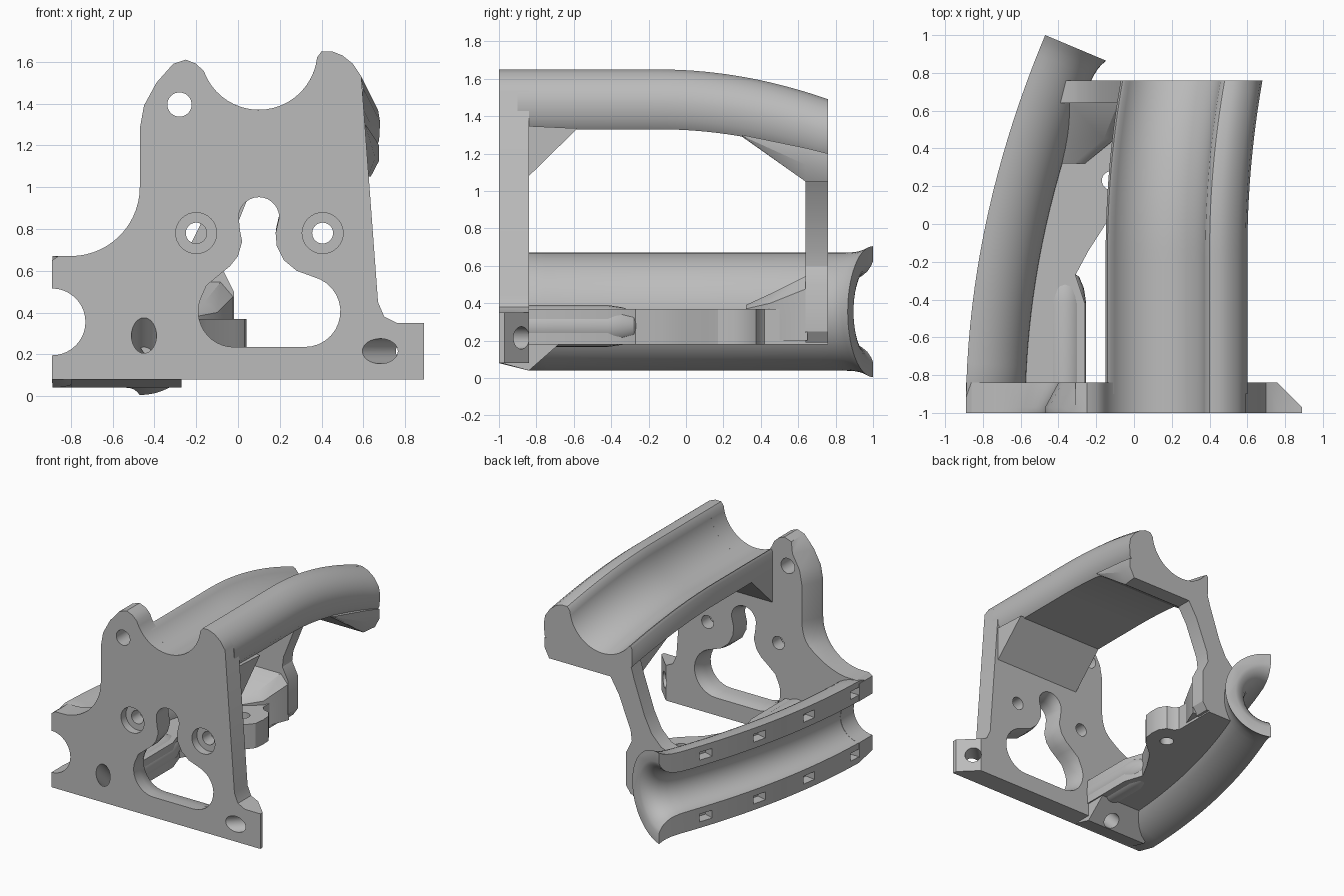
import bpy, bmesh
from math import sin, cos, atan, radians, pi
from mathutils import Vector

if "Cube" in bpy.data.objects:
    bpy.data.objects.remove(bpy.data.objects["Cube"])

grey = bpy.data.materials.new("light grey")
grey.use_nodes = True
grey.diffuse_color = (0.5, 0.5, 0.5, 1)
grey.node_tree.nodes["Principled BSDF"].inputs["Base Color"].default_value = (0.5, 0.5, 0.5, 1)


def loft(name, rings):
    """Solid through matching rings of points, capped at both ends."""
    bm = bmesh.new()
    rows = [[bm.verts.new(p) for p in ring] for ring in rings]
    n = len(rows[0])
    for a, b in zip(rows, rows[1:]):
        for i in range(n):
            j = (i + 1) % n
            bm.faces.new((a[i], a[j], b[j], b[i]))
    bm.faces.new(rows[0][::-1])
    bm.faces.new(rows[-1])
    bmesh.ops.recalc_face_normals(bm, faces=bm.faces)
    mesh = bpy.data.meshes.new(name)
    bm.to_mesh(mesh)
    bm.free()
    mesh.materials.append(grey)
    obj = bpy.data.objects.new(name, mesh)
    bpy.context.collection.objects.link(obj)
    return obj


def prism(name, points, axis, lo, hi):
    """Extrude a 2D outline along an axis (0, 1 or 2)."""
    def put(p, d):
        q = list(p)
        q.insert(axis, d)
        return q
    return loft(name, [[put(p, d) for p in points] for d in (lo, hi)])


def rod(name, start, end, r):
    start, end = Vector(start), Vector(end)
    turn = (end - start).to_track_quat('Z', 'Y')
    circle = [turn @ Vector((r * cos(i * pi / 16), r * sin(i * pi / 16), 0)) for i in range(32)]
    return loft(name, [[c + p for p in circle] for c in (start, end)])


def arc(cx, cz, r, a0, a1, n=20):
    steps = [radians(a0 + (a1 - a0) * i / n) for i in range(n + 1)]
    return [(cx + r * cos(a), cz + r * sin(a)) for a in steps]


def select(obj):
    bpy.ops.object.select_all(action='DESELECT')
    obj.select_set(True)
    bpy.context.view_layer.objects.active = obj


def cut(obj, cutters):
    select(obj)
    for c in cutters:
        c.hide_render = True
        mod = obj.modifiers.new("cut", 'BOOLEAN')
        mod.operation, mod.solver, mod.object = 'DIFFERENCE', 'EXACT', c
        bpy.ops.object.modifier_apply(modifier=mod.name)


def finish(obj):
    select(obj)
    bpy.ops.object.shade_smooth_by_angle(angle=radians(32))


# Shared shapes
shoulder = [(.59, 1.53), (.55, 1.59), (.5, 1.63), (.45, 1.65), (.4, 1.65)]
cradle = (.1, 1.65, .28)

# Front plate, with its back edges drawn in at the ear and foot
outline = arc(*cradle, -6, -160) + [(-.2, 1.59), (-.25, 1.61), (-.31, 1.59), (-.39, 1.5), (-.45, 1.39), (-.47, 1.28)]
outline += arc(-.8, 1, .33, 0, -90, 14) + [(-.86, .67), (-.89, .65)]
outline += arc(-.89, .355, .16, 90, -90)
outline += [(-.89, .08), (.89, .08), (.89, .35), (.76, .35), (.7, .38), (.67, .45)] + shoulder


def back_point(x, z):
    if x > .8:
        return x - .13, z
    if x < -.38 and z > .69:
        return x + .07 * min(1, (z - .69) / .15), z
    return x, z


front = [(x, -1, z) for x, z in outline]
middle = [(x, -.97, z) for x, z in outline]
back = [(p[0], -.84, p[1]) for p in (back_point(x, z) for x, z in outline)]
plate = loft("front_plate", [front, middle, back])

# Keyhole opening, flared toward the back
keyhole = arc(.1, .855, .097, 0, 180, 14) + [(.01, .79), (.02, .74), (0, .67), (-.04, .62), (-.09, .58), (-.15, .53)]
keyhole += arc(-.02, .405, .17, 155, 270, 12) + arc(.32, .405, .17, -90, 75, 14)
keyhole += [(.28, .6), (.22, .65), (.185, .72), (.18, .78)]
opening = loft("keyhole_cutter", [
    [(.15 + (x - .15) * s, y, .5 + (z - .5) * s) for x, z in keyhole]
    for y, s in ((-1.1, 1), (-.93, 1), (-.88, 1.03), (-.82, 1.1))])

left_bolt = rod("left_bolt_cutter", (-.45, -1.15, .44), (-.45, -.6, -.11), .06)
cutters = [opening, left_bolt,
           rod("foot_bolt_cutter", (.53, -1.15, .215), (1.03, -.65, .215), .06),
           rod("ear_hole_cutter", (-.28, -1.1, 1.395), (-.28, -.7, 1.395), .058)]
for x in (-.2, .405):
    cutters.append(rod("screw_cutter", (x, -1.1, .78), (x, -.7, .78), .05))
    cutters.append(rod("counterbore_cutter", (x, -1.1, .78), (x, -.94, .78), .098))
cut(plate, cutters)

# Upper trough, bending sideways and down toward the back
section = arc(*cradle, -6, -143) + [(-.14, 1.49), (-.15, 1.47), (-.15, 1.33), (.56, 1.33), (.595, 1.38), (.6, 1.47)] + shoulder


def trough_ring(y):
    t = max(0, (y + .15) / .91) ** 2
    return [(x + .08 * t, y, z - .16 * t) for x, z in section]


trough = loft("upper_trough", [trough_ring(-.9)] + [trough_ring(-.2 + .96 * i / 16) for i in range(17)])

# Braces under the trough
front_brace = prism("front_brace", [(-.9, 1.35), (-.58, 1.335), (-.84, 1.08), (-.9, 1.08)], 0, -.15, .595)
rear_under = [(.3, 1.29, 1.3), (.64, 1.05, 1.23), (.76, 1.05, 1.2)]
rear_brace = loft("rear_brace", [
    [(-.1 + .15 * (y - .3), y, top), (.61 + .14 * (y - .3), y, top), (.61 + .14 * (y - .3), y, (top + low) / 2),
     (.58 + .12 * (y - .3), y, low), (-.1 + .15 * (y - .3), y, low)] for y, low, top in rear_under])


# Curved side channel, open toward -x and flared at the back
def channel_frame(y):
    angle = atan(.21 * (y + 1))
    return Vector((-.89 + .105 * (y + 1) ** 2, y, .355)), Vector((cos(angle), -sin(angle), 0))


def channel_ring(y, outer, inner):
    centre, side = channel_frame(y)
    half = arc(0, 0, outer, -90, 90, 28) + arc(0, 0, inner, 90, -90, 28)
    return [centre + side * u + Vector((0, 0, v)) for u, v in half]


stations = [(-1, .275, .16), (-.84, .315, .16)] + [(-.84 + .1 * i, .315, .16) for i in range(1, 17)]
stations += [(.84, .315, .162), (.9, .318, .172), (.94, .325, .19), (.97, .335, .215), (.99, .345, .245), (1, .35, .27)]
channel = loft("side_channel", [channel_ring(*s) for s in stations])

slots = []
for y in (.63, .17, -.3, -.8):
    centre, side = channel_frame(y)
    along = Vector((-side.y, side.x, 0))
    for dz in (-.238, .238):
        c = centre + Vector((0, 0, dz))
        slots.append(loft("slot_cutter", [
            [c + side * d + along * a + Vector((0, 0, b))
             for a, b in ((-.055, -.03), (.055, -.03), (.055, .03), (-.055, .03))]
            for d in (-.05, .08)]))
cut(channel, slots)

# Flat web and lug beside the channel
lug_edge = [(-.26, -.86), (-.26, -.42), (-.31, -.27), (-.24, -.14), (-.15, 0), (-.02, .11), (.03, .17), (.04, .25),
            (.035, .32), (0, .375), (-.05, .39), (-.08, .42), (-.08, .76)]
inner_edge = [(channel_frame(y)[0].x + .24, y) for y in (.76, .5, .25, 0, -.3, -.86)]
lug = prism("lug_web", lug_edge + inner_edge, 2, .18, .37)
cut(lug, [left_bolt, rod("lug_hole_cutter", (-.12, .23, 0), (-.12, .23, .6), .05)])

# Rounded boss and wedge behind the plate
boss = loft("rounded_boss", [
    [(x, y, z) for x, z in arc(-.365, .278, r, 0, 345, 23)]
    for y, r in ((-.86, .112), (-.42, .112), (-.34, .1), (-.28, .075), (-.25, .03))])
wedge = prism("bottom_wedge", [(-.99, .081), (-.84, .04), (-.68, .18), (-.84, .19), (-.99, .19)], 0, -.8, -.27)
cut(wedge, [left_bolt])

# Rear post joining channel and trough
post_edge = [(.14, 1.1), (-.05, 1.22), (-.09, 1.08), (-.18, .82), (-.24, .7), (-.32, .62), (-.4, .59),
             (-.33, .5), (-.33, .19), (-.06, .19), (-.02, .25), (-.02, .5), (-.07, .6), (-.06, .68), (0, .83), (.04, .93), (.1, 1.03)]
post = prism("rear_post", post_edge, 1, .64, .76)

# Sloped gusset in front of the post
gusset = loft("post_gusset", [
    [(inner, y, .2), (outer, y, .2), (outer, y, mid), (outer - .06, y, top), (inner, y, top)]
    for y, inner, outer, mid, top in ((.32, -.46, -.26, .37, .39), (.45, -.42, -.1, .4, .45), (.65, -.35, -.02, .48, .55))])

for part in (plate, trough, front_brace, rear_brace, channel, lug, boss, wedge, post, gusset):
    finish(part)

# Cutters are no longer needed once applied
for obj in list(bpy.data.objects):
    if obj.name.split(".")[0].endswith("_cutter"):
        bpy.data.objects.remove(obj)
